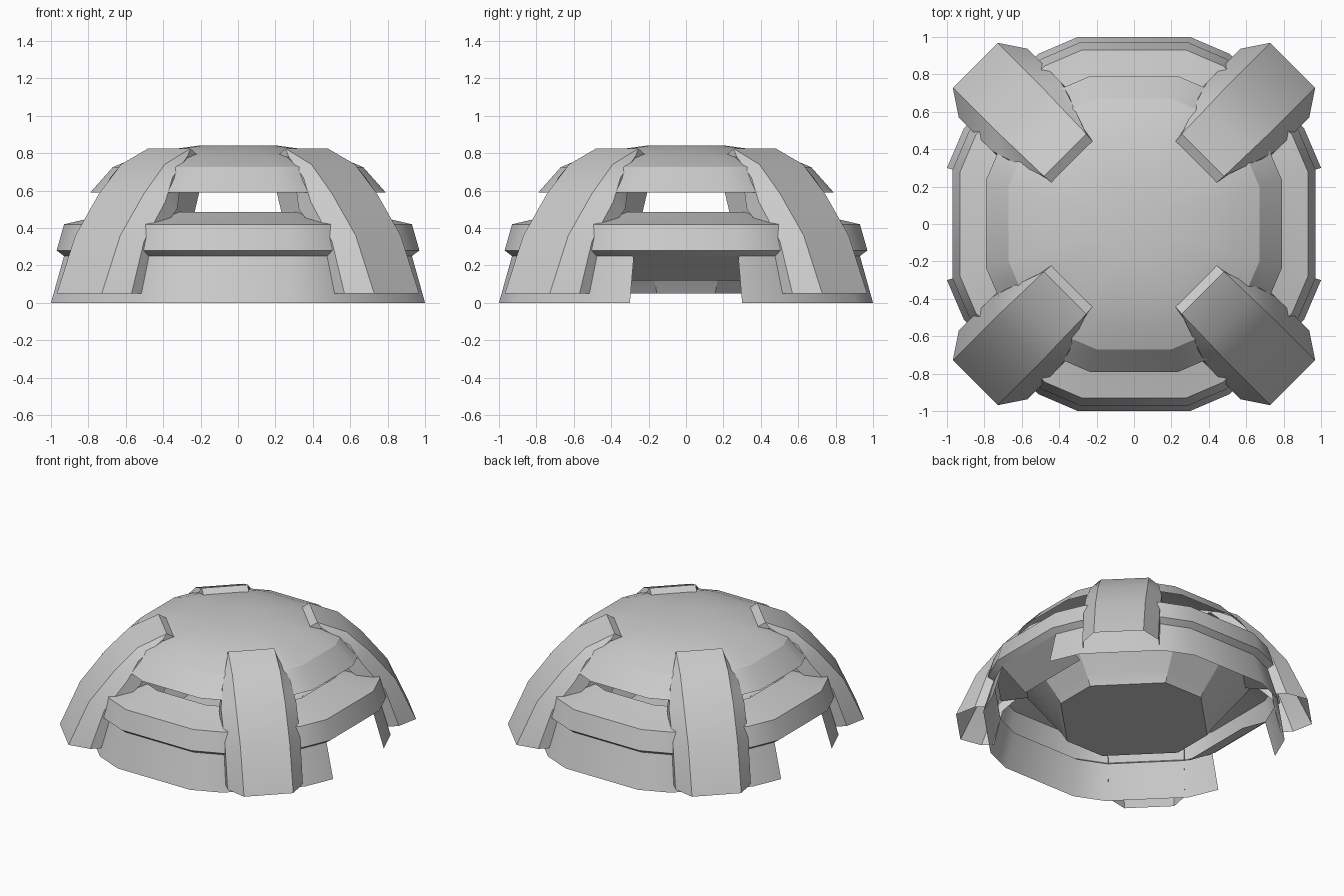
import bpy, bmesh, math

if "Cube" in bpy.data.objects:
    bpy.data.objects.remove(bpy.data.objects["Cube"])


def finish(name, bm, smooth=None):
    bmesh.ops.remove_doubles(bm, verts=bm.verts, dist=0.0005)
    bmesh.ops.recalc_face_normals(bm, faces=bm.faces)
    me = bpy.data.meshes.new(name)
    bm.to_mesh(me)
    bm.free()
    ob = bpy.data.objects.new(name, me)
    bpy.context.collection.objects.link(ob)
    if smooth:
        bpy.ops.object.select_all(action='DESELECT')
        ob.select_set(True)
        bpy.context.view_layer.objects.active = ob
        bpy.ops.object.shade_smooth_by_angle(angle=math.radians(smooth))
    return ob


def outline(s, b):
    """Rounded square of 16 corners, half size s; b is the second corner."""
    pts = []
    quarter = [(1, -0.3), (1, 0.3), b, (b[1], b[0])]
    for k in range(4):
        c, n = round(math.cos(k * math.pi / 2)), round(math.sin(k * math.pi / 2))
        pts += [((x * c - y * n) * s, (x * n + y * c) * s) for x, y in quarter]
    return pts


ROUND = (0.91, 0.51)
OCT = (0.855, 0.445)


def ring(name, levels, skip=(), cap_first=False, cap_last=False, smooth=None):
    bm = bmesh.new()
    rows = [[bm.verts.new((x, y, z)) for x, y in outline(s, b)] for s, z, b in levels]
    for lo, hi in zip(rows, rows[1:]):
        for i in range(16):
            if i not in skip:
                j = (i + 1) % 16
                bm.faces.new((lo[i], lo[j], hi[j], hi[i]))
    if cap_first:
        bm.faces.new(rows[0])
    if cap_last:
        bm.faces.new(rows[-1])
    bmesh.ops.delete(bm, geom=[v for v in bm.verts if not v.link_faces], context='VERTS')
    return finish(name, bm, smooth)


# Lower wall, with doorways on the left and right sides
ring("lower_wall", [(1.0, 0, ROUND), (0.93, 0.25, ROUND)], skip=(0, 8), smooth=30)

# Window ledge
ring("window_ledge", [
    (0.93, 0.25, ROUND), (0.97, 0.28, ROUND), (0.93, 0.42, ROUND),
    (0.80, 0.45, ROUND), (0.67, 0.485, ROUND)], smooth=26)

# Inner bowl with octagonal floor
ring("floor_bowl", [(0.52, 0.05, OCT), (0.56, 0.12, OCT), (0.80, 0.45, ROUND)],
     cap_first=True, smooth=25)

# Sloping soffit behind each doorway
for name, side in (("right_doorway_soffit", 1), ("left_doorway_soffit", -1)):
    bm = bmesh.new()
    bm.faces.new([bm.verts.new((side * x, y, z)) for x, y, z in
                  ((.93, -.29, .25), (.72, -.29, .12), (.72, .29, .12), (.93, .29, .25))])
    ob = finish(name, bm)

# Roof dome with sloping skirt
ring("roof_dome", [
    (0.79, 0.59, ROUND), (0.67, 0.725, ROUND), (0.55, 0.775, ROUND),
    (0.40, 0.815, ROUND), (0.20, 0.842, ROUND)], cap_last=True, smooth=24)


def diag(r, t, a):
    return (r * math.cos(a) - t * math.sin(a), r * math.sin(a) + t * math.cos(a))


# Leg stations from foot to tip: (radius, half width, height)
FACE = [(1.20, .17, .05), (1.06, .17, .36), (.88, .17, .585), (.72, .165, .74), (.52, .16, .825), (.46, .155, .79)]
EDGE = [(1.065, .26, .05), (.97, .26, .33), (.81, .26, .54), (.73, .235, .67), (.55, .17, .785), (.48, .155, .775)]
BACK = [(.98, .26, .05), (.92, .26, .31), (.72, .26, .50), (.66, .225, .63), (.54, .16, .765), (.48, .15, .77)]
# Side profile of the window pillar behind each leg: (radius, height)
PILLAR = [(.93, .38), (.55, .38), (.51, .48), (.47, .60), (.56, .67), (.76, .55)]

for k, place in enumerate(("back_right", "back_left", "front_left", "front_right")):
    a = math.pi / 4 + k * math.pi / 2
    # Buttress leg
    bm = bmesh.new()
    rows = []
    for f, e, b in zip(FACE, EDGE, BACK):
        section = [(b, -1), (e, -1), (f, -1), (f, 1), (e, 1), (b, 1)]
        rows.append([bm.verts.new((*diag(r, t * s, a), z)) for (r, t, z), s in section])
    for lo, hi in zip(rows, rows[1:]):
        for i in range(5):
            bm.faces.new((lo[i], lo[i + 1], hi[i + 1], hi[i]))
    bm.faces.new(rows[-1])
    finish("leg_" + place, bm, 25)

    # Window pillar
    bm = bmesh.new()
    sides = [[bm.verts.new((*diag(r, t, a), z)) for r, z in PILLAR] for t in (-.18, .18)]
    for s, t in zip(sides, (-.245, .245)):
        for i in (0, 5):
            s[i].co.xy = diag(PILLAR[i][0], t, a)
    n = len(PILLAR)
    for s in sides:
        bm.faces.new(s)
    for i in range(n):
        j = (i + 1) % n
        bm.faces.new((sides[0][i], sides[0][j], sides[1][j], sides[1][i]))
    finish("window_pillar_" + place, bm)
